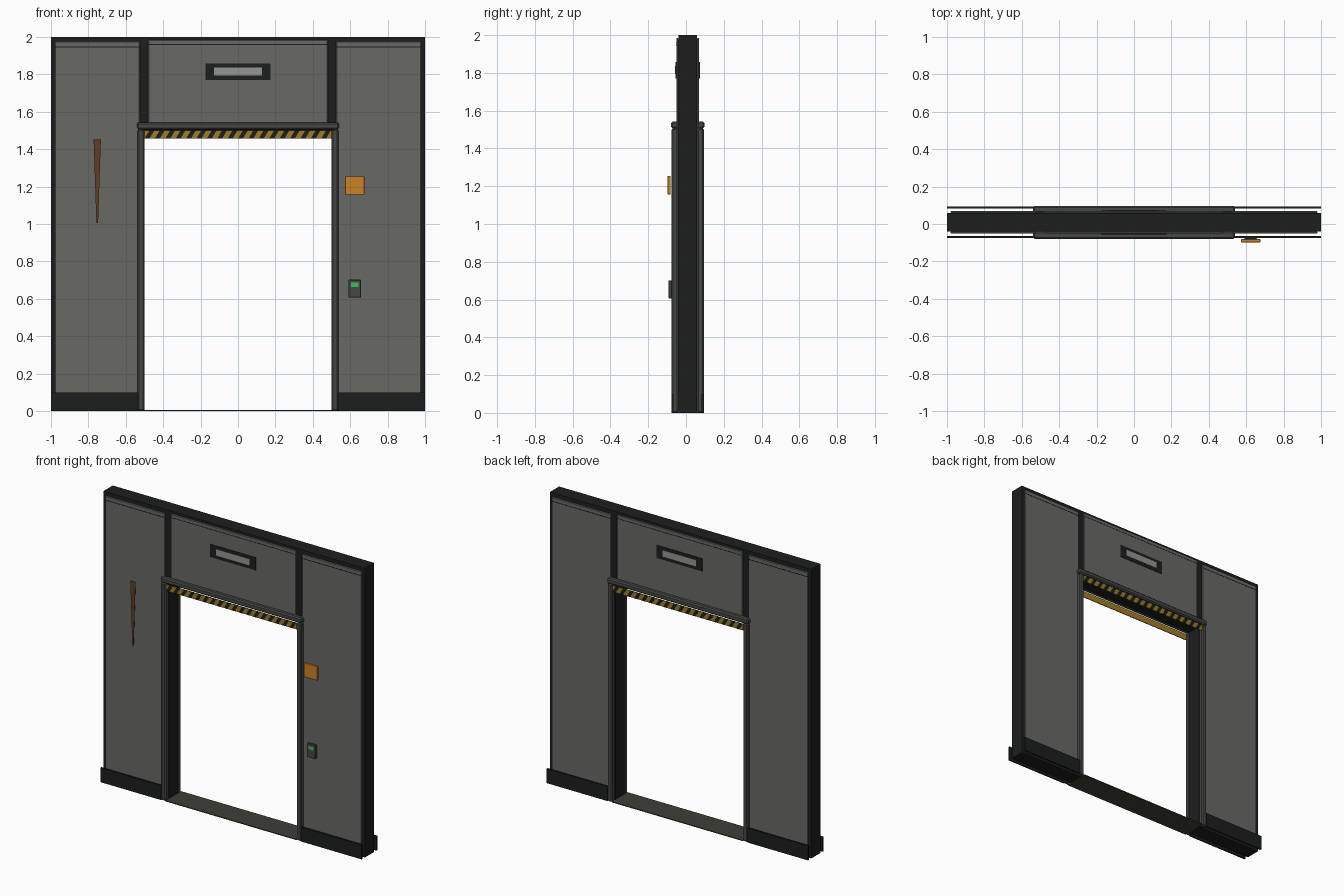
import bpy

if "Cube" in bpy.data.objects:
    bpy.data.objects.remove(bpy.data.objects["Cube"])

C = 0.009  # y of the wall's mid-plane


def mat(name, r, g, b):
    m = bpy.data.materials.new(name)
    m.diffuse_color = (r, g, b, 1)
    m.use_nodes = True
    m.node_tree.nodes["Principled BSDF"].inputs["Base Color"].default_value = m.diffuse_color
    return m


BLACK = mat("black", 0.012, 0.013, 0.013)
TRIM = mat("trim_grey", 0.06, 0.065, 0.06)
PANEL = mat("panel_grey", 0.14, 0.14, 0.13)
OLIVE = mat("olive", 0.05, 0.05, 0.04)
YELLOW = mat("hazard_yellow", 0.35, 0.2, 0.02)
ORANGE = mat("orange", 0.6, 0.22, 0.02)
GREEN = mat("green", 0.05, 0.5, 0.1)
RUST = mat("rust", 0.12, 0.045, 0.02)
LIGHT = mat("light_grey", 0.3, 0.3, 0.28)


def mesh(name, verts, faces, material):
    me = bpy.data.meshes.new(name)
    me.from_pydata(verts, [], faces)
    me.materials.append(material)
    ob = bpy.data.objects.new(name, me)
    bpy.context.collection.objects.link(ob)
    return ob


def prism(name, pts, d0, d1, material, side=-1, bevel=0):
    """Extrude an x-z outline between two distances from the mid-plane.
    side -1 is the front; +1 is the back, turned half round about z."""
    n = len(pts)
    outline = [(-side * x, z) for x, z in pts]
    verts = [(x, C + side * d, z) for d in (d1, d0) for x, z in outline]
    faces = [tuple(range(n)), tuple(reversed(range(n, 2 * n)))]
    faces += [((i + 1) % n, i, n + i, n + (i + 1) % n) for i in range(n)]
    ob = mesh(name, verts, faces, material)
    if bevel:
        m = ob.modifiers.new("bevel", "BEVEL")
        m.width, m.segments = bevel, 1
    return ob


def box(name, x0, x1, z0, z1, d0, d1, material, side=-1, bevel=0):
    return prism(name, [(x0, z0), (x1, z0), (x1, z1), (x0, z1)],
                 d0, d1, material, side, bevel)


# Wall core with the doorway
prism("wall_core", [(-1, 0), (-0.5, 0), (-0.5, 1.5), (0.5, 1.5), (0.5, 0),
                    (1, 0), (1, 2), (-1, 2)], -0.05, 0.05, BLACK)
box("threshold", -0.5, 0.5, 0, 0.006, -0.085, 0.085, OLIVE)

for side, face in ((-1, "front"), (1, "back")):
    # Side panels, posts and kick plates
    for s, lr in ((-1, "left"), (1, "right")):
        def sbox(part, a, b, *args, **kw):
            box(f"{face}_{lr}_{part}", min(s * a, s * b), max(s * a, s * b),
                *args, side=side, **kw)
        sbox("panel", 0.525, 0.98, 0.01, 1.975, 0.05, 0.06, PANEL, bevel=0.003)
        sbox("panel_seam", 0.525, 0.98, 1.944, 1.949, 0.06, 0.061, BLACK)
        sbox("post", 0.5, 0.536, 0, 1.506, 0.05, 0.086, TRIM, bevel=0.007)
        sbox("kick_plate", 0.535, 1.0, 0, 0.1, 0.074, 0.085, BLACK)

    # Panel over the door with its slot
    box(f"{face}_upper_panel", -0.48, 0.48, 1.51, 1.985, 0.05, 0.06, PANEL, side, 0.003)
    box(f"{face}_upper_seam", -0.48, 0.48, 1.958, 1.962, 0.06, 0.061, BLACK, side)
    box(f"{face}_slot_frame", -0.174, 0.174, 1.77, 1.858, 0.06, 0.064, BLACK, side)
    box(f"{face}_slot_window", -0.128, 0.128, 1.793, 1.837, 0.064, 0.066, LIGHT, side)

    # Door header
    box(f"{face}_header", -0.54, 0.54, 1.506, 1.543, 0.05, 0.088, TRIM, side, 0.008)

    # Hazard strip with slanted stripes
    z0, z1 = 1.456, 1.5
    box(f"{face}_hazard_strip", -0.5, 0.5, z0, z1, 0.077, 0.082, YELLOW, side)
    for i in range(18):
        x = -0.5 + i / 18
        prism(f"{face}_hazard_stripe_{i}",
              [(x, z0), (x + 0.026, z0), (min(x + 0.052, 0.5), z1), (x + 0.026, z1)],
              0.082, 0.083, BLACK, side)

# Sign and control reader beside the door
box("orange_sign", 0.572, 0.676, 1.157, 1.255, 0.09, 0.107, ORANGE, bevel=0.002)
box("reader", 0.59, 0.657, 0.606, 0.702, 0.083, 0.101, TRIM, bevel=0.003)
box("reader_screen", 0.603, 0.643, 0.664, 0.688, 0.101, 0.102, GREEN)

# Rust streak
prism("rust_streak", [(-0.757, 1.005), (-0.748, 1.005), (-0.733, 1.453), (-0.772, 1.453)],
      0.081, 0.083, RUST)
